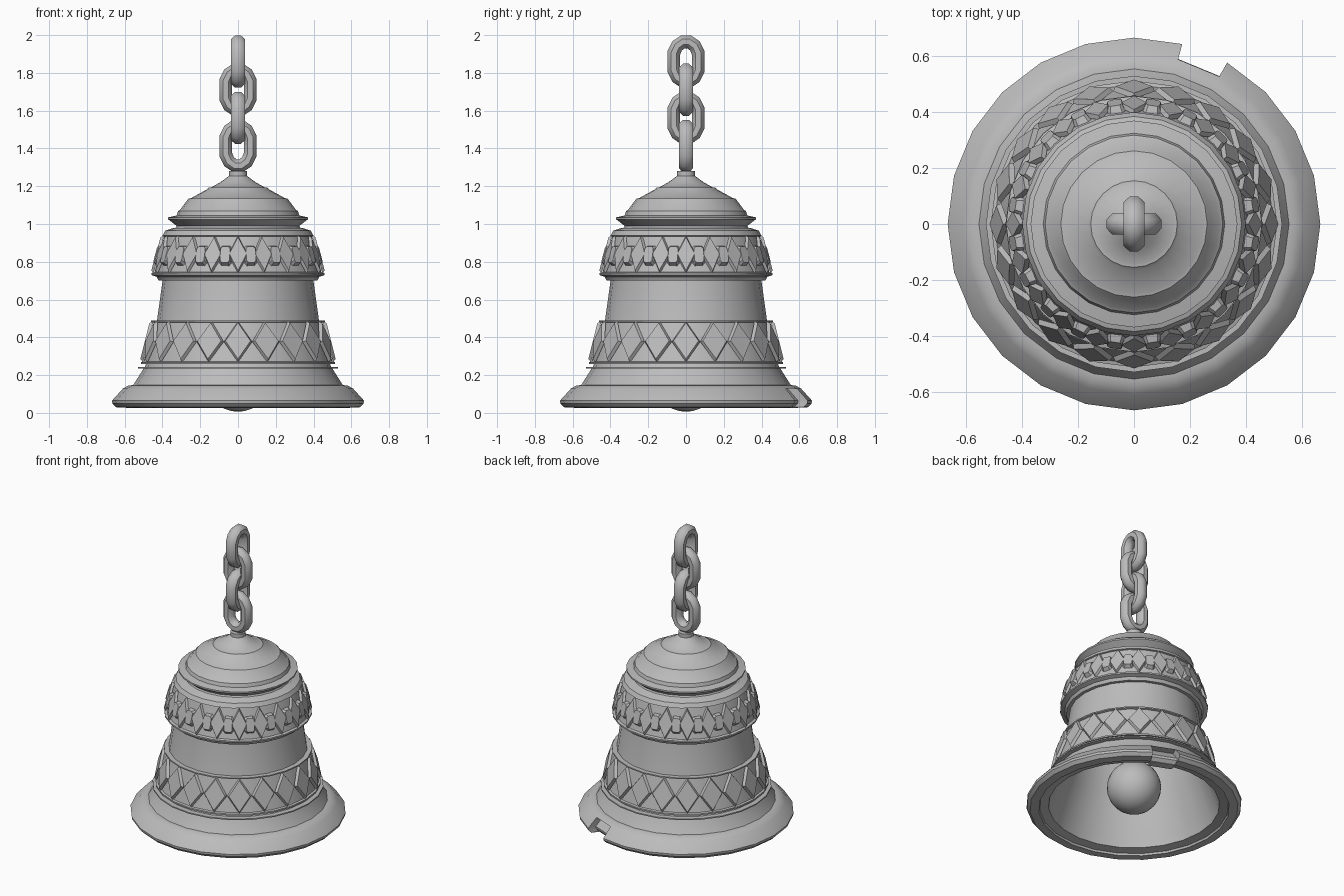
import bpy, bmesh
from math import sin, cos, pi, radians
from mathutils import Matrix, Vector

cube = bpy.data.objects.get("Cube")
if cube:
    bpy.data.objects.remove(cube, do_unlink=True)

GREY = (0.5, 0.5, 0.5, 1)
metal = bpy.data.materials.new("grey_metal")
metal.use_nodes = True
metal.diffuse_color = GREY
metal.node_tree.nodes["Principled BSDF"].inputs["Base Color"].default_value = GREY

SIDES = 24
STEP = 2 * pi / SIDES
ORNAMENTS = 20


def finish(name, bm, smooth=30):
    bmesh.ops.recalc_face_normals(bm, faces=bm.faces)
    mesh = bpy.data.meshes.new(name)
    bm.to_mesh(mesh)
    bm.free()
    obj = bpy.data.objects.new(name, mesh)
    bpy.context.collection.objects.link(obj)
    mesh.materials.append(metal)
    if smooth:
        bpy.ops.object.select_all(action='DESELECT')
        obj.select_set(True)
        bpy.context.view_layer.objects.active = obj
        bpy.ops.object.shade_smooth_by_angle(angle=radians(smooth))


def lathe(profile, closed=False):
    """Turn an (r, z) profile around the z axis."""
    bm = bmesh.new()
    verts = [bm.verts.new((r, 0, z)) for r, z in profile]
    pairs = list(zip(verts, verts[1:] + verts[:1]))
    edges = [bm.edges.new(p) for p in (pairs if closed else pairs[:-1])]
    bmesh.ops.spin(bm, geom=verts + edges, cent=(0, 0, 0), axis=(0, 0, 1),
                   angle=2 * pi, steps=SIDES, use_duplicate=False)
    bmesh.ops.remove_doubles(bm, verts=bm.verts, dist=0.0005)
    return bm


def repeat_around(name, points, faces, offset):
    """Copy one small ornament around the bell."""
    bm = bmesh.new()
    for i in range(ORNAMENTS):
        turn = Matrix.Rotation((i + offset) * 2 * pi / ORNAMENTS, 3, 'Z')
        verts = [bm.verts.new(turn @ Vector(p)) for p in points]
        for f in faces:
            bm.faces.new([verts[k] for k in f])
    finish(name, bm, 0)


def raised_plate(name, outline, centre, inset, lift, offset):
    """Plate with a sloping rim around a smaller raised face."""
    c, n = Vector(centre), len(outline)
    base = [Vector(p) for p in outline]
    normal = (base[1] - base[0]).cross(base[2] - base[1]).normalized()
    if normal.x < 0:
        normal.negate()
    front = [c + (p - c) * inset + normal * lift for p in base]
    faces = [tuple(range(n, 2 * n))]
    faces += [(i, (i + 1) % n, n + (i + 1) % n, n + i) for i in range(n)]
    repeat_around(name, base + front, faces, offset)


def diamonds(name, r0, z0, r1, z1, width, lift):
    rm, zm = (r0 + r1) / 2, (z0 + z1) / 2
    outline = [(r0, 0, z0), (rm, width, zm), (r1, 0, z1), (rm, -width, zm)]
    raised_plate(name, outline, (rm, 0, zm), 0.88, lift, 0)


# Hollow bell shell, with one chipped piece of the rim
bell = lathe([
    (0, 1.0), (0.24, 0.98), (0.33, 0.88), (0.37, 0.65), (0.42, 0.36), (0.515, 0.1),
    (0.53, 0.05), (0.585, 0.04), (0.59, 0.027), (0.645, 0.03), (0.665, 0.05),
    (0.667, 0.065), (0.61, 0.128), (0.58, 0.145), (0.555, 0.147), (0.49, 0.25),
    (0.43, 0.48), (0.398, 0.71), (0.37, 0.96), (0.33, 0.98), (0.325, 0.99),
    (0.37, 1.025), (0.37, 1.035), (0.325, 1.045), (0.318, 1.068), (0.306, 1.076),
    (0.272, 1.122), (0.262, 1.134), (0.248, 1.137), (0.165, 1.183), (0.155, 1.193),
    (0.142, 1.194), (0.095, 1.22), (0.06, 1.245), (0.048, 1.255), (0.048, 1.28), (0, 1.285)])
aim = Vector((cos(4.5 * STEP), sin(4.5 * STEP), 0))
chip = []
for f in bell.faces:
    mid = f.calc_center_median()
    if mid.xy.length > 0.6 and mid.xy.normalized().dot(aim.xy) > 0.999:
        chip.append(f)
cut = bmesh.ops.extrude_face_region(bell, geom=chip)
bmesh.ops.delete(bell, geom=[f for f in chip if f.is_valid], context='FACES_ONLY')
bmesh.ops.translate(bell, vec=aim * -0.055,
                    verts=[v for v in cut["geom"] if isinstance(v, bmesh.types.BMVert)])
finish("bell_shell", bell)

# Thin ring under the lower band
finish("thin_ring", lathe([(0.48, 0.235), (0.53, 0.235), (0.53, 0.243), (0.48, 0.243)], True))

# Lower and upper ornament bands
finish("lower_band", lathe([(0.47, 0.258), (0.513, 0.258), (0.513, 0.268), (0.5, 0.272),
                            (0.447, 0.478), (0.46, 0.482), (0.46, 0.49), (0.42, 0.49)], True))
finish("upper_band", lathe([(0.385, 0.7), (0.42, 0.7), (0.43, 0.72), (0.458, 0.73),
                            (0.458, 0.74), (0.442, 0.745), (0.39, 0.935), (0.4, 0.938),
                            (0.385, 0.965), (0.34, 0.98)], True))
diamonds("lower_diamonds", 0.503, 0.268, 0.448, 0.485, 0.075, 0.018)
diamonds("upper_diamonds", 0.447, 0.738, 0.391, 0.938, 0.052, 0.016)

# Long chamfered studs between the upper diamonds
studs = []
for y, z in [(0.022, 0.775), (0.034, 0.79), (0.034, 0.87), (0.022, 0.885)]:
    studs.append((0.432 - (z - 0.745) * 0.27, y, z))
studs += [(x, -y, z) for x, y, z in reversed(studs)]
raised_plate("upper_studs", studs, (0.409, 0, 0.83), 0.75, 0.032, 0.5)

# Clapper ball on its rod
bm = bmesh.new()
bmesh.ops.create_uvsphere(bm, u_segments=24, v_segments=14, radius=0.168,
                          matrix=Matrix.Translation((0, 0, 0.174)))
finish("clapper_ball", bm)
bm = bmesh.new()
bmesh.ops.create_cone(bm, segments=10, radius1=0.025, radius2=0.025, depth=0.75,
                      matrix=Matrix.Translation((0, 0, 0.66)))
finish("clapper_rod", bm)


# Chain of four interlocking links, alternately turned
def chain_link(name, z, turned):
    count, tube = 12, 8
    bm = bmesh.new()
    rings = []
    for k in range(count):
        a = (k + 0.5) * 2 * pi / count
        out = Vector((cos(a), 0, sin(a)))
        centre = Vector((0.067 * cos(a), 0, 0.083 * sin(a) + (0.024 if sin(a) > 0 else -0.024)))
        ring = []
        for j in range(tube):
            b = (j + 0.5) * 2 * pi / tube
            ring.append(bm.verts.new(centre + out * 0.038 * cos(b) + Vector((0, 0.04 * sin(b), 0))))
        rings.append(ring)
    for r, s in zip(rings, rings[1:] + rings[:1]):
        for j in range(tube):
            bm.faces.new((r[j], r[(j + 1) % tube], s[(j + 1) % tube], s[j]))
    turn = Matrix.Rotation(pi / 2 if turned else 0, 4, 'Z')
    bmesh.ops.transform(bm, matrix=Matrix.Translation((0, 0, z)) @ turn, verts=bm.verts)
    finish(name, bm, 46)


for i in range(4):
    chain_link("chain_link_%d" % (i + 1), 1.413 + i * 0.149, i % 2 == 1)
